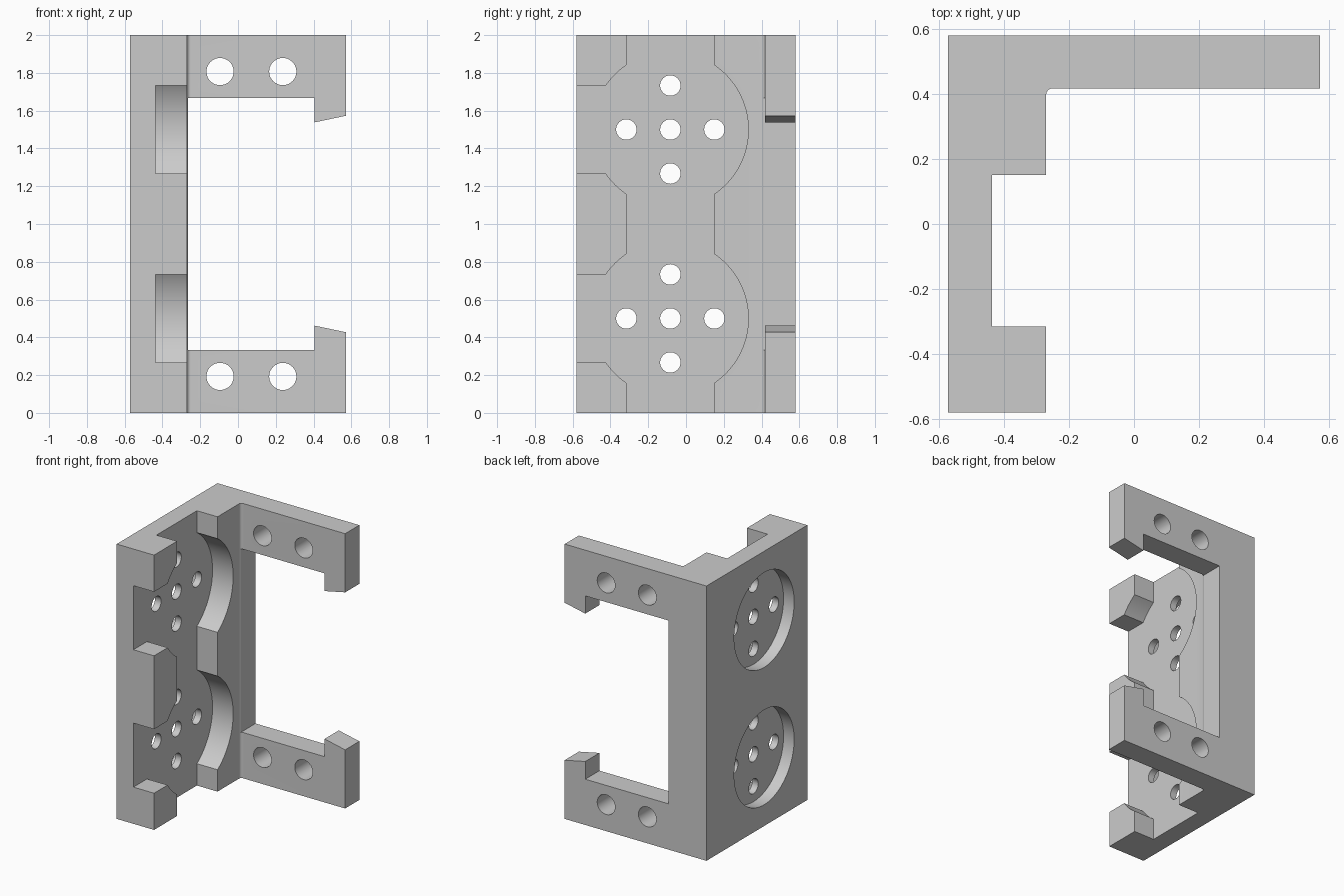
import bpy
import bmesh
from math import sin, cos, pi

cube = bpy.data.objects.get("Cube")
if cube:
    bpy.data.objects.remove(cube, do_unlink=True)

grey = bpy.data.materials.new("plain grey")
grey.use_nodes = True
colour = (0.6, 0.6, 0.6, 1)
grey.diffuse_color = colour
grey.node_tree.nodes["Principled BSDF"].inputs["Base Color"].default_value = colour


def prism(name, points, axis, low, high):
    """Extrude a flat outline along one axis."""
    place = {"x": lambda a, b, t: (t, a, b),
             "y": lambda a, b, t: (a, t, b),
             "z": lambda a, b, t: (a, b, t)}[axis]
    bm = bmesh.new()
    ends = [[bm.verts.new(place(a, b, t)) for a, b in points] for t in (low, high)]
    for end in ends:
        bm.faces.new(end)
    n = len(points)
    for i in range(n):
        j = (i + 1) % n
        bm.faces.new((ends[0][i], ends[0][j], ends[1][j], ends[1][i]))
    bmesh.ops.recalc_face_normals(bm, faces=bm.faces)
    mesh = bpy.data.meshes.new(name)
    bm.to_mesh(mesh)
    bm.free()
    mesh.materials.append(grey)
    obj = bpy.data.objects.new(name, mesh)
    bpy.context.collection.objects.link(obj)
    return obj


def circle(a, b, radius, sides):
    return [(a + radius * cos(2 * pi * i / sides), b + radius * sin(2 * pi * i / sides))
            for i in range(sides)]


W, D, H = 0.571, 0.58, 2.0        # half width, half depth, height
INNER, FLOOR, BACK = -0.27, -0.436, 0.417
MID = -0.083                      # pocket centre along y

# L-shaped body with the upright channel and a small inside fillet
r = 0.02
fillet = [(INNER + r - r * cos(t * pi / 12), BACK - r + r * sin(t * pi / 12))
          for t in range(7)]
outline = [(-W, -D), (INNER, -D), (INNER, -0.315), (FLOOR, -0.315),
           (FLOOR, 0.15), (INNER, 0.15), *fillet, (W, BACK), (W, D), (-W, D)]
bracket = prism("bracket", outline, "z", 0, H)


def cut(points, axis, low, high):
    cutter = prism("cutter", points, axis, low, high)
    cutter.hide_render = True
    mod = bracket.modifiers.new("cut", "BOOLEAN")
    mod.operation = "DIFFERENCE"
    mod.solver = "EXACT"
    mod.object = cutter
    bpy.context.view_layer.objects.active = bracket
    bpy.ops.object.modifier_apply(modifier=mod.name)
    bpy.data.objects.remove(cutter, do_unlink=True)


# Window in the back plate, open between two sloped hooks
half = [(-0.265, 0.667), (0.405, 0.667), (0.405, 0.538), (W, 0.573), (0.7, 0.6)]
window = [(x, 1 + z) for x, z in half] + [(x, 1 - z) for x, z in reversed(half)]
cut(window, "y", 0.3, 0.7)

for z in (0.5, 1.5):
    # Inner round pocket with its slot to the front edge
    cut(circle(MID, z, 0.413, 96), "x", FLOOR, -0.1)
    s = 0.233
    cut([(-0.7, z - s), (MID, z - s), (MID, z + s), (-0.7, z + s)], "x", FLOOR, -0.1)
    # Outer round recess
    cut(circle(MID, z, 0.345, 96), "x", -0.7, -0.486)
    # Cross of five through holes
    for dy, dz in ((0, 0), (s, 0), (-s, 0), (0, s), (0, -s)):
        cut(circle(MID + dy, z + dz, 0.054, 32), "x", -0.7, -0.3)

# Two mounting holes in each arm
for x in (-0.095, 0.237):
    for z in (0.193, 1.807):
        cut(circle(x, z, 0.072, 40), "y", 0.3, 0.7)

bpy.ops.object.select_all(action="DESELECT")
bracket.select_set(True)
bpy.context.view_layer.objects.active = bracket
bpy.ops.object.shade_smooth_by_angle(angle=pi / 6)
